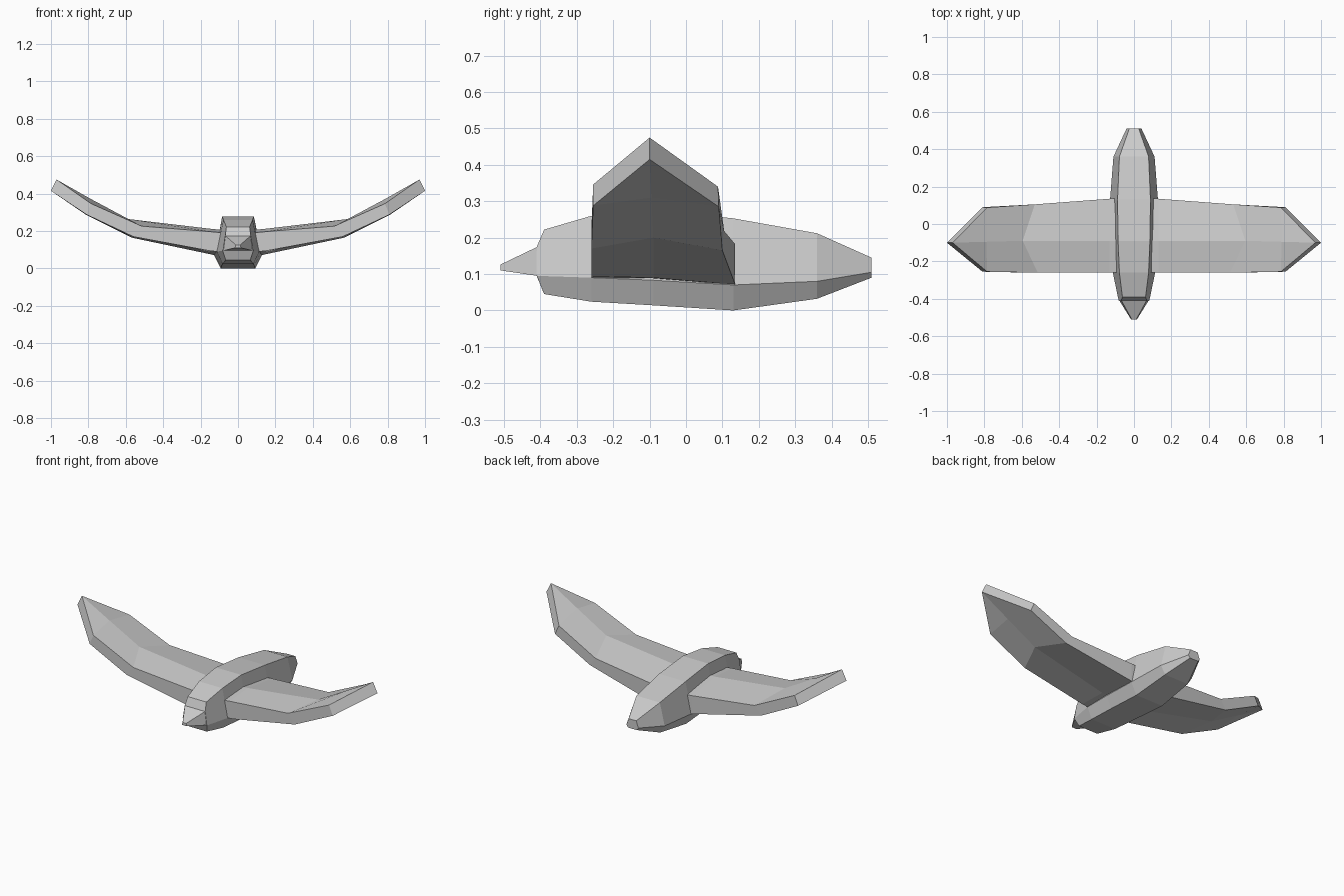
import bpy


def make_object(name, verts, faces):
    mesh = bpy.data.meshes.new(name)
    mesh.from_pydata(verts, [], faces)
    ob = bpy.data.objects.new(name, mesh)
    bpy.context.collection.objects.link(ob)
    # consistent outward normals
    import bmesh
    bm = bmesh.new()
    bm.from_mesh(mesh)
    bmesh.ops.recalc_face_normals(bm, faces=bm.faces[:])
    bm.to_mesh(mesh)
    bm.free()
    return ob


def loft(name, rings):
    """Skin closed rings of equal length and cap both ends."""
    n = len(rings[0])
    verts = [v for ring in rings for v in ring]
    faces = [tuple(range(n)), tuple(range(len(verts) - n, len(verts)))]
    for r in range(len(rings) - 1):
        for i in range(n):
            j = (i + 1) % n
            faces.append((r * n + i, r * n + j, (r + 1) * n + j, (r + 1) * n + i))
    return make_object(name, verts, faces)


# Body and head: hexagonal sections (y, then half width and height of top, side, bottom)
sections = [
    (-0.39, 0.062, 0.222, 0.082, 0.095, 0.065, 0.045),
    (-0.26, 0.078, 0.260, 0.113, 0.090, 0.083, 0.024),
    (-0.09, 0.085, 0.277, 0.120, 0.083, 0.088, 0.014),
    (0.13, 0.088, 0.253, 0.128, 0.070, 0.092, 0.0),
    (0.36, 0.078, 0.212, 0.110, 0.080, 0.080, 0.032),
    (0.51, 0.025, 0.145, 0.040, 0.105, 0.028, 0.090),
]
rings = []
for y, tw, tz, sw, sz, bw, bz in sections:
    # the side points of the head sit slightly forward, where the beak begins
    sy = y - 0.02 if y == -0.39 else y
    rings.append([(tw, y, tz), (sw, sy, sz), (bw, y, bz),
                  (-bw, y, bz), (-sw, sy, sz), (-tw, y, tz)])
# Slanted face plate between head and beak
face_ring = [(0.068, -0.41, 0.175), (0.080, -0.411, 0.097), (0.078, -0.41, 0.094),
             (-0.078, -0.41, 0.094), (-0.080, -0.411, 0.097), (-0.068, -0.41, 0.175)]
loft("body", [face_ring] + rings)

# Beak: tapering wedge
loft("beak", [[(s * w, y, z) for s, w, z in ((1, tw, tz), (1, bw, bz), (-1, bw, bz), (-1, tw, tz))]
              for y, tw, tz, bw, bz in ((-0.408, 0.068, 0.175, 0.079, 0.095),
                                        (-0.51, 0.012, 0.126, 0.016, 0.110))])

# Wing: sections running top front, middle, back, then bottom back, middle, front
tip_top, tip_bottom = (0.97, -0.10, 0.475), (1.0, -0.10, 0.415)
wing_rings = [
    [(0.08, -0.26, 0.190), (0.08, -0.09, 0.207), (0.08, 0.135, 0.178),
     (0.11, 0.135, 0.070), (0.11, -0.09, 0.088), (0.11, -0.26, 0.090)],
    [(0.13, -0.26, 0.195), (0.13, -0.09, 0.210), (0.13, 0.135, 0.182),
     (0.13, 0.135, 0.072), (0.15, -0.09, 0.090), (0.15, -0.26, 0.094)],
    [(0.515, -0.26, 0.226), (0.595, -0.09, 0.265), (0.53, 0.105, 0.218),
     (0.57, 0.10, 0.165), (0.63, -0.09, 0.200), (0.56, -0.26, 0.170)],
    [(0.785, -0.255, 0.346), (0.79, -0.095, 0.373), (0.785, 0.088, 0.340),
     (0.81, 0.09, 0.285), (0.82, -0.095, 0.310), (0.81, -0.255, 0.288)],
    [tip_top] * 3 + [tip_bottom] * 3,
]
wings = loft("wings", wing_rings)

# Merge the collapsed tip points and mirror the wing to the other side
weld = wings.modifiers.new("weld", 'WELD')
weld.merge_threshold = 0.001
mirror = wings.modifiers.new("mirror", 'MIRROR')
mirror.use_mirror_merge = False
